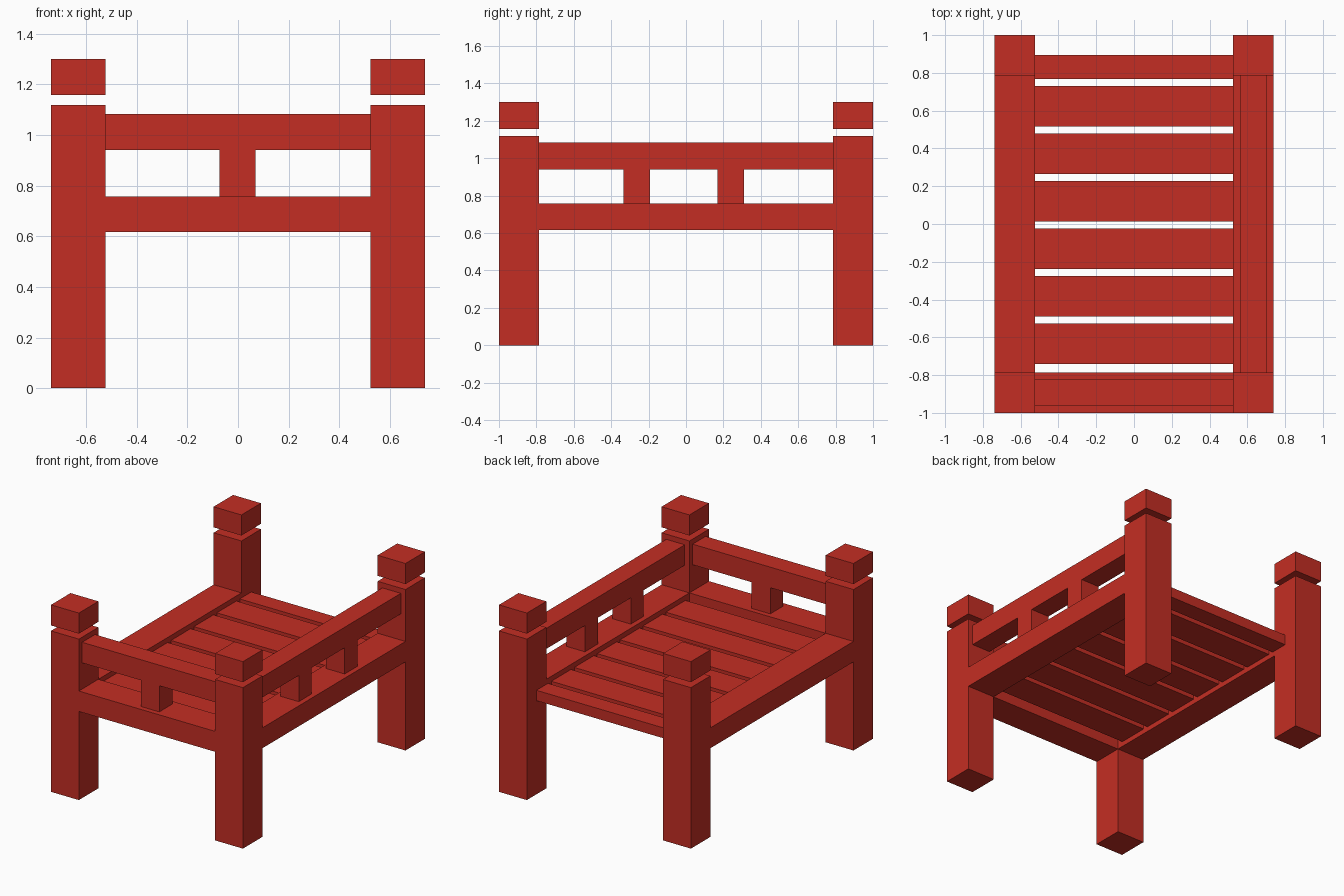
import bpy
import bmesh
from mathutils import Vector

if "Cube" in bpy.data.objects:
    bpy.data.objects.remove(bpy.data.objects["Cube"])

red = bpy.data.materials.new("red paint")
red.diffuse_color = (0.55, 0.027, 0.017, 1.0)
red.use_nodes = True
red.node_tree.nodes["Principled BSDF"].inputs["Base Color"].default_value = red.diffuse_color


def box(name, xs, ys, zs):
    """Axis-aligned box from its (min, max) range on each axis."""
    bm = bmesh.new()
    bmesh.ops.create_cube(bm, size=1.0)
    lo, hi = Vector((xs[0], ys[0], zs[0])), Vector((xs[1], ys[1], zs[1]))
    bmesh.ops.scale(bm, vec=hi - lo, verts=bm.verts)
    bmesh.ops.translate(bm, vec=(lo + hi) / 2, verts=bm.verts)
    mesh = bpy.data.meshes.new(name)
    bm.to_mesh(mesh)
    bm.free()
    mesh.materials.append(red)
    obj = bpy.data.objects.new(name, mesh)
    bpy.context.collection.objects.link(obj)
    return obj


X_OUT, X_IN = 0.738, 0.524      # post faces across the width
Y_OUT, Y_IN = 1.0, 0.786        # post faces along the length
RAIL_Z = (0.616, 0.758)         # bed frame
UPPER_Z = (0.940, 1.083)        # guard rails
INSET = 0.036                   # guard rails are thinner than the posts


def span(side, inner, outer):
    return tuple(sorted((side * inner, side * outer)))


# Corner posts with separate caps floating above a thin gap
for sx, side in ((-1, "left"), (1, "right")):
    for sy, end in ((-1, "front"), (1, "back")):
        xs, ys = span(sx, X_IN, X_OUT), span(sy, Y_IN, Y_OUT)
        box(f"{end}_{side}_post", xs, ys, (0.0, 1.119))
        box(f"{end}_{side}_post_cap", xs, ys, (1.157, 1.30))

# Lower frame rails, flush with the posts (the back is open)
for sx, side in ((-1, "left"), (1, "right")):
    box(f"{side}_frame_rail", span(sx, X_IN, X_OUT), (-Y_IN, Y_IN), RAIL_Z)
box("front_frame_rail", (-X_IN, X_IN), (-Y_OUT, -Y_IN), RAIL_Z)

# Guard rails on the front and right sides only, with short uprights
guard_y = (-Y_OUT + INSET, -Y_IN - INSET)
guard_x = (X_IN + INSET, X_OUT - INSET)
box("front_guard_rail", (-X_IN, X_IN), guard_y, UPPER_Z)
box("right_guard_rail", guard_x, (-Y_IN, Y_IN), UPPER_Z)
upright_z = (RAIL_Z[1], UPPER_Z[0])
box("front_upright", (-0.073, 0.070), guard_y, upright_z)
for i, y in enumerate((-0.264, 0.240)):
    box(f"right_upright_{i + 1}", guard_x, (y - 0.071, y + 0.071), upright_z)

# Bed slats, evenly spaced, with a narrower one at the open back
slat_z = (0.651, 0.723)
for i in range(6):
    y = -0.742 + i * 0.2515
    box(f"slat_{i + 1}", (-X_IN, X_IN), (y, y + 0.215), slat_z)
box("back_slat", (-X_IN, X_IN), (0.768, 0.895), slat_z)
